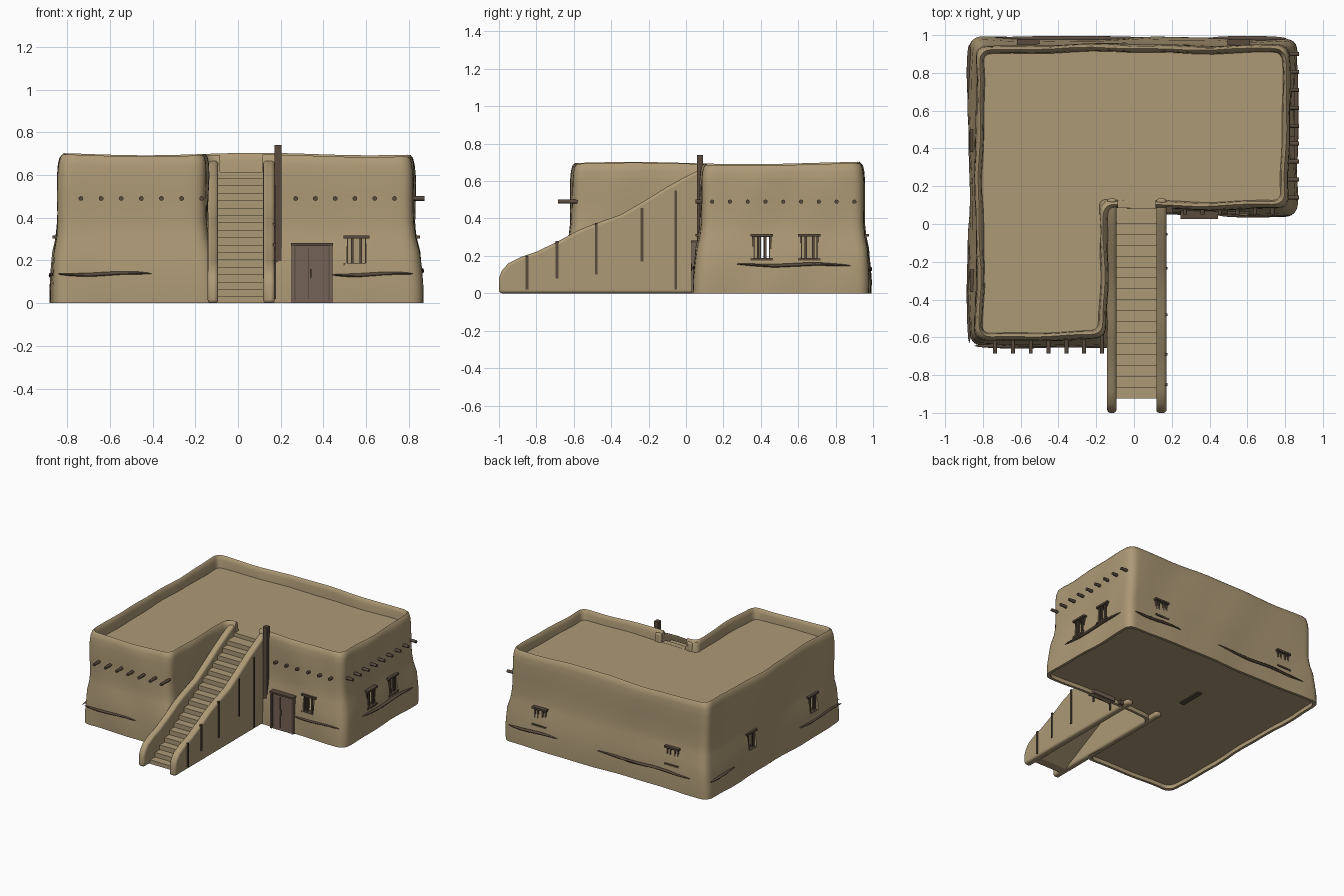
import bpy, bmesh, math
from mathutils import Matrix, Vector

if "Cube" in bpy.data.objects:
    bpy.data.objects.remove(bpy.data.objects["Cube"])


def material(name, r, g, b):
    m = bpy.data.materials.new(name)
    m.use_nodes = True
    m.diffuse_color = (r, g, b, 1)
    node = next(n for n in m.node_tree.nodes if n.type == "BSDF_PRINCIPLED")
    node.inputs["Base Color"].default_value = (r, g, b, 1)
    node.inputs["Roughness"].default_value = 0.9
    return m


ADOBE = material("adobe_tan", 0.42, 0.32, 0.18)
WOOD = material("dark_wood", 0.10, 0.07, 0.048)
DOOR = material("door_brown", 0.175, 0.122, 0.092)


def finish(name, bm, mat):
    bmesh.ops.recalc_face_normals(bm, faces=bm.faces)
    mesh = bpy.data.meshes.new(name)
    bm.to_mesh(mesh)
    bm.free()
    mesh.materials.append(mat)
    ob = bpy.data.objects.new(name, mesh)
    bpy.context.collection.objects.link(ob)
    return ob


def smooth(ob, degrees=40):
    bpy.ops.object.select_all(action="DESELECT")
    ob.select_set(True)
    bpy.context.view_layer.objects.active = ob
    bpy.ops.object.shade_smooth_by_angle(angle=math.radians(degrees))


def box(name, lo, hi, mat=WOOD, frame=Matrix()):
    lo, hi = Vector(lo), Vector(hi)
    bm = bmesh.new()
    bmesh.ops.create_cube(bm, size=1)
    size = Matrix.Diagonal((*(hi - lo), 1))
    bm.transform(frame @ Matrix.Translation((lo + hi) / 2) @ size)
    return finish(name, bm, mat)


def prism(name, profile, x0, x1):
    """Extrude a (y, z) profile along x."""
    bm = bmesh.new()
    face = bm.faces.new([bm.verts.new((x0, y, z)) for y, z in profile])
    out = bmesh.ops.extrude_face_region(bm, geom=[face])["geom"]
    verts = [v for v in out if isinstance(v, bmesh.types.BMVert)]
    bmesh.ops.translate(bm, verts=verts, vec=(x1 - x0, 0, 0))
    return finish(name, bm, ADOBE)


def wall_frame(x, y, degrees):
    """Local x runs along a wall, local -y points out of it."""
    return Matrix.Translation((x, y, 0)) @ Matrix.Rotation(math.radians(degrees), 4, "Z")


def cut(target, cutter):
    mod = target.modifiers.new("cut", "BOOLEAN")
    mod.operation, mod.solver, mod.object = "DIFFERENCE", "EXACT", cutter
    bpy.context.view_layer.objects.active = target
    bpy.ops.object.modifier_apply(modifier=mod.name)
    bpy.data.objects.remove(cutter)


# Hand-plastered L-shaped shell: rounded plan lofted through a wall section
CORNERS = [(-.875, -.65), (-.105, -.65), (-.105, .045), (.86, .045), (.86, .985), (-.875, .985)]
INWARD = [(1, 1), (-1, 1), (-1, 1), (-1, 1), (-1, -1), (1, -1)]
SECTION = [(.02, .03), (.02, 0), (0, 0), (0, .07), (.006, .15), (.014, .24), (.029, .31),
           (.036, .38), (.036, .5), (.036, .6), (.04, .65), (.047, .68), (.057, .692),
           (.067, .683), (.073, .66), (.078, .612)]


def wobble(x, y, z):
    dx = .006 * math.sin(7 * y + 5 * z) + .003 * math.sin(17 * y - 9 * z)
    dy = .006 * math.sin(6 * x + 4 * z) + .003 * math.sin(15 * x + 8 * z)
    rise = max(0, min(1, (z - .62) / .05))
    dz = rise * (.006 * math.sin(6 * x + 1) + .006 * math.sin(5 * y + 3))
    return x + dx, y + dy, z + dz


def plan_ring(inset, radius):
    pts = [Vector((cx + ix * inset, cy + iy * inset))
           for (cx, cy), (ix, iy) in zip(CORNERS, INWARD)]
    ring = []
    for i, p in enumerate(pts):
        prev, nxt = pts[i - 1], pts[(i + 1) % 6]
        a = p + (prev - p).normalized() * radius
        b = p + (nxt - p).normalized() * radius
        for k in range(7):
            t = k / 6
            ring.append(a * (1 - t) ** 2 + p * 2 * t * (1 - t) + b * t * t)
        end = nxt + (p - nxt).normalized() * radius
        ring += [b.lerp(end, k / 14) for k in range(1, 14)]
    return ring


bm = bmesh.new()
rings = []
for inset, z in SECTION:
    radius = .07 if inset < .06 else .045
    rings.append([bm.verts.new(wobble(p.x, p.y, z)) for p in plan_ring(inset, radius)])
for low, high in zip(rings, rings[1:]):
    for i in range(len(low)):
        j = (i + 1) % len(low)
        bm.faces.new((low[i], low[j], high[j], high[i]))
bm.faces.new(rings[0])
bm.faces.new(rings[-1])
building = finish("adobe_building", bm, ADOBE)

# Rooms, inner doorway and the roof entrance
for lo, hi in [((-.78, -.56, .05), (-.2, .89, .57)), ((-.12, .14, .05), (.77, .89, .57)),
               ((-.3, .33, .051), (0, .53, .3)), ((-.085, -.05, .613), (.115, .2, .9))]:
    cut(building, box("cutter", lo, hi, ADOBE))
box("inner_threshold", (-.18, .33, .022), (-.14, .53, .06))

# Barred windows
WINDOWS = [wall_frame(.555, .072, 0), wall_frame(.833, .405, 90), wall_frame(.833, .66, 90),
           wall_frame(.555, .958, 180), wall_frame(-.56, .958, 180),
           wall_frame(-.848, .44, -90), wall_frame(-.848, -.3, -90)]
for f in WINDOWS:
    cut(building, box("cutter", (-.045, -.1, .185), (.045, .15, .305), ADOBE, f))
    box("window_lintel", (-.06, -.02, .303), (.06, .03, .317), WOOD, f)
    box("window_sill", (-.06, -.02, .175), (.06, .03, .188), WOOD, f)
    for x in (-.045, -.02, .02, .045):
        box("window_bar", (x - .006, -.006, .18), (x + .006, .008, .31), WOOD, f)
smooth(building)

# Plank door with frame
box("door_panel", (.262, .036, 0), (.43, .09, .27), DOOR)
for x in (.25, .43):
    box("door_jamb", (x, .03, 0), (x + .012, .09, .275), DOOR)
box("door_lintel", (.247, .026, .268), (.445, .09, .281))
box("door_seam", (.328, .033, .02), (.332, .04, .255))
box("door_handle", (.337, .027, .12), (.343, .04, .16))
for x in (.264, .424):
    box("door_edge_strip", (x, .033, .012), (x + .004, .04, .262))
box("tall_post", (.17, .058, 0), (.204, .092, .74))


# Roof beam ends
def beam(frame):
    bm = bmesh.new()
    bmesh.ops.create_cone(bm, cap_ends=True, segments=10, radius1=.011, radius2=.011, depth=.11)
    bm.transform(frame @ Matrix.Translation((0, .005, .49)) @ Matrix.Rotation(math.pi / 2, 4, "X"))
    smooth(finish("roof_beam", bm, WOOD))


for i in range(7):
    beam(wall_frame(-.735 + .0942 * i, -.635, 0))
    if i < 6:
        beam(wall_frame(.27 + .0925 * i, .1, 0))
for i in range(9):
    beam(wall_frame(.823, .14 + .095 * i, 90))


# Weathered cracks along the wall base
def crack(frame, length, z):
    bm = bmesh.new()
    bmesh.ops.create_uvsphere(bm, u_segments=16, v_segments=8, radius=1)
    bm.transform(Matrix.Translation((0, 0, z)) @ Matrix.Diagonal((length / 2, .014, .009, 1)))
    for v in bm.verts:
        v.co.z += .005 * math.sin(v.co.x * 14)
    bm.transform(frame)
    smooth(finish("wall_crack", bm, WOOD))


for x, y, turn, length, z in [(-.62, -.645, 0, .45, .137), (.63, .048, 0, .38, .135),
                              (.857, .58, 90, .63, .152), (.6, .982, 180, .42, .13),
                              (-.33, .982, 180, .85, .13), (-.872, .8, -90, .3, .13),
                              (-.872, -.37, -90, .52, .13)]:
    crack(wall_frame(x, y, turn), length, z)

# Staircase
steps, tread, riser = 17, .058, .0347
profile = [(-.925, 0)]
for i in range(steps):
    y, z = -.925 + tread * i, .03 + riser * i
    profile += [(y, z), (y + tread, z)]
profile += [(.1, profile[-1][1]), (.1, .5), (-.86, 0)]
prism("stair_steps", profile, -.105, .13)

# Sloping side walls with rounded tops
SIDE = [(-1, 0), (-1, .08), (-.985, .12), (-.95, .16), (-.88, .195), (-.8, .222), (-.68, .28),
        (-.58, .335), (-.48, .375), (-.35, .42), (-.23, .49), (-.1, .57), (0, .625),
        (.07, .66), (.135, .682), (.135, 0)]
for name, x0, x1 in [("stair_wall_right", -.142, -.093), ("stair_wall_left", .118, .172)]:
    wall = prism(name, SIDE, x0, x1)
    bevel = wall.modifiers.new("round", "BEVEL")
    bevel.width, bevel.segments, bevel.angle_limit = .016, 3, math.radians(40)
    smooth(wall, 50)

# Wooden strips on the outer stair wall
for y, z0, z1 in [(-.85, .02, .2), (-.69, .08, .28), (-.48, .1, .375),
                  (-.235, .17, .455), (-.055, .02, .55)]:
    box("stair_wall_strip", (.165, y - .007, z0), (.178, y + .007, z1))
